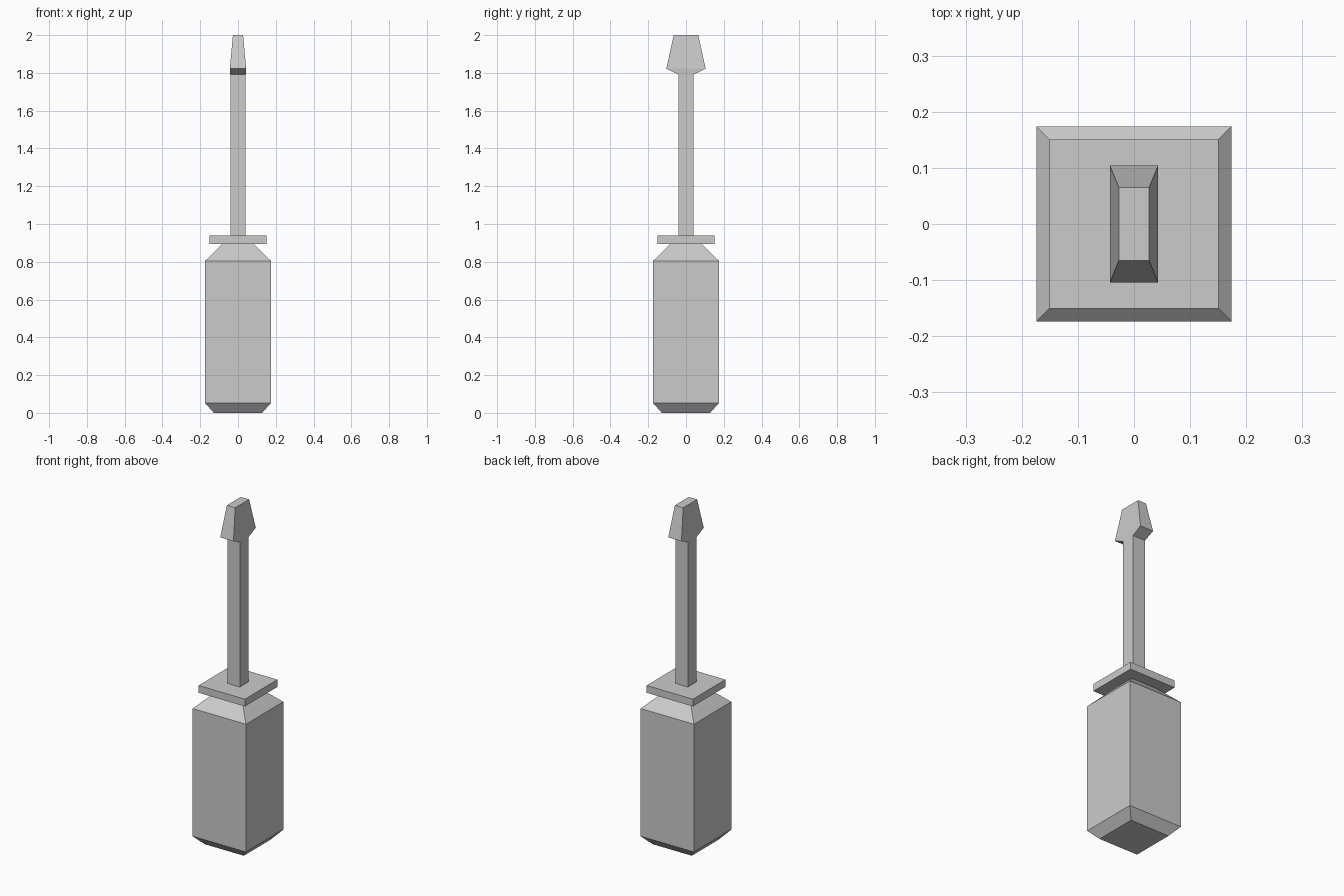
import bpy, bmesh

if "Cube" in bpy.data.objects:
    bpy.data.objects.remove(bpy.data.objects["Cube"])


def loft(name, sections):
    """Closed solid through stacked rectangles: (half_x, half_y, z)."""
    bm = bmesh.new()
    rings = [[bm.verts.new((sx * hx, sy * hy, z))
              for sx, sy in ((-1, -1), (1, -1), (1, 1), (-1, 1))]
             for hx, hy, z in sections]
    for low, high in zip(rings, rings[1:]):
        for i in range(4):
            j = (i + 1) % 4
            bm.faces.new((low[i], low[j], high[j], high[i]))
    bm.faces.new(rings[0][::-1])
    bm.faces.new(rings[-1])
    mesh = bpy.data.meshes.new(name)
    bm.to_mesh(mesh)
    bm.free()
    obj = bpy.data.objects.new(name, mesh)
    bpy.context.collection.objects.link(obj)
    return obj


# Square grip with chamfered base and sloped shoulders
loft("handle", [(0.128, 0.128, 0), (0.174, 0.174, 0.052),
                (0.174, 0.174, 0.805), (0.082, 0.082, 0.895)])

# Flat guard between grip and shaft
loft("collar", [(0.151, 0.151, 0.895), (0.151, 0.151, 0.938)])

# Shaft flaring into the flat tapered tip
loft("shaft_and_tip", [(0.041, 0.041, 0.938), (0.041, 0.041, 1.792),
                       (0.043, 0.104, 1.822), (0.027, 0.065, 2.0)])
